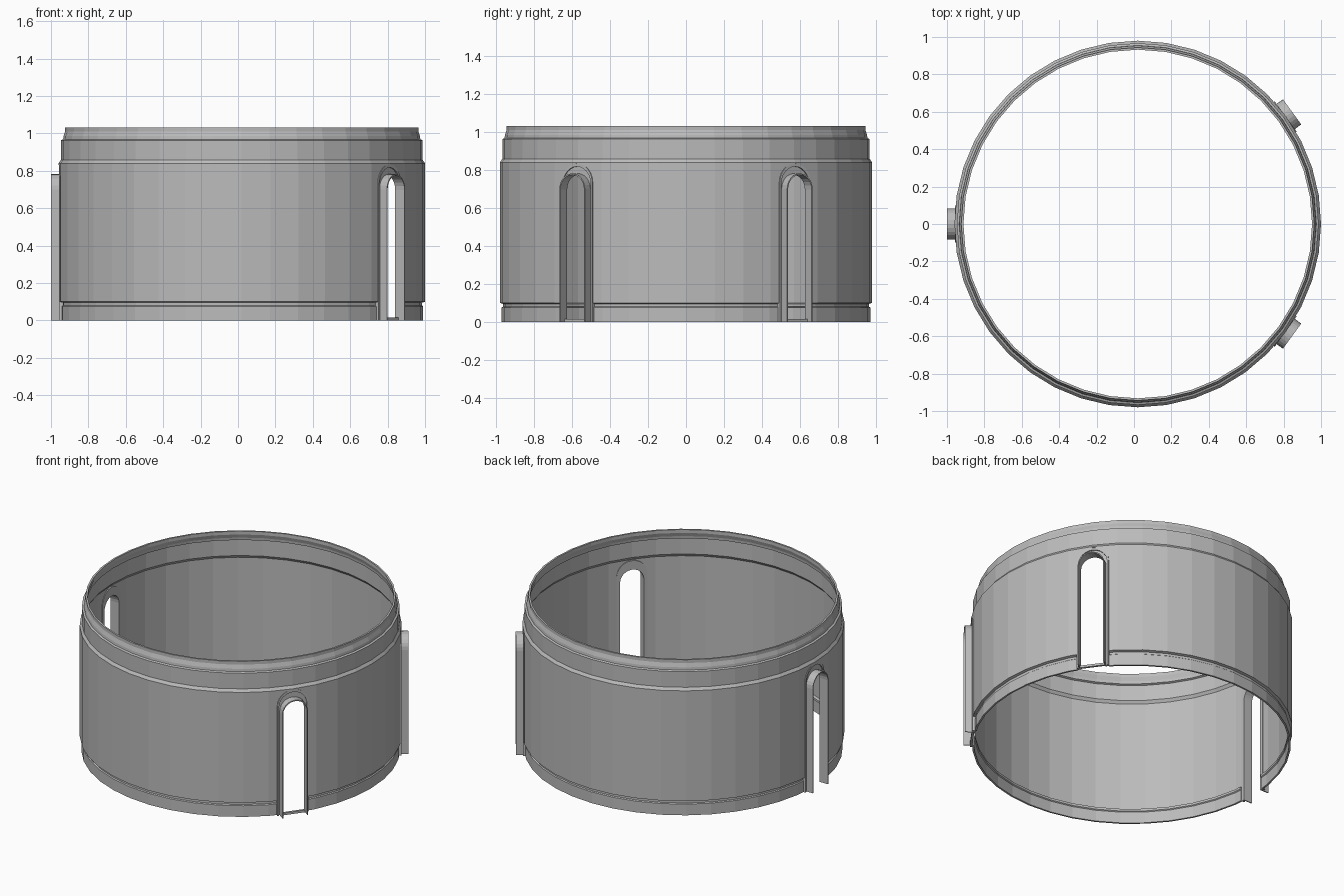
import bpy, bmesh, math
from mathutils import Vector

cube = bpy.data.objects.get("Cube")
if cube:
    bpy.data.objects.remove(cube, do_unlink=True)

CENTRE = Vector((0.02, 0, 0))
SIDES = 40

grey = bpy.data.materials.new("plain_grey")
grey.use_nodes = True
grey.diffuse_color = (0.5, 0.5, 0.5, 1)
grey.node_tree.nodes["Principled BSDF"].inputs["Base Color"].default_value = (0.5, 0.5, 0.5, 1)


def finish(name, bm):
    bmesh.ops.recalc_face_normals(bm, faces=bm.faces)
    mesh = bpy.data.meshes.new(name)
    bm.to_mesh(mesh)
    bm.free()
    mesh.materials.append(grey)
    obj = bpy.data.objects.new(name, mesh)
    bpy.context.collection.objects.link(obj)
    return obj


def bridge(bm, loops, closed):
    """Join neighbouring rows of vertices with quads, wrapping the rows round."""
    count = len(loops[0])
    for a, b in zip(loops, loops[1:] + loops[:1]):
        for i in range(count if closed else count - 1):
            j = (i + 1) % count
            bm.faces.new((a[i], a[j], b[j], b[i]))


def arch(half, top, base=0.0, steps=12):
    """Round-topped doorway outline as (sideways, height) points."""
    spring = top - half
    curve = [(half * math.cos(math.pi * i / steps),
              spring + half * math.sin(math.pi * i / steps)) for i in range(steps + 1)]
    return [(half, base)] + curve + [(-half, base)]


def place(angle, r, side, z):
    c, s = math.cos(angle), math.sin(angle)
    return CENTRE + Vector((r * c - side * s, r * s + side * c, z))


def frame(name, angle, outer, inner, r_in, r_out):
    """Arched frame, open at its foot, facing outward at the given angle."""
    bm = bmesh.new()
    rows = [[bm.verts.new(place(angle, r, *p)) for p in outline]
            for outline, r in ((outer, r_in), (outer, r_out), (inner, r_out), (inner, r_in))]
    bridge(bm, rows, False)
    for end in (0, -1):
        bm.faces.new([row[end] for row in rows])
    return finish(name, bm)


def prism(name, angle, outline, r_in, r_out):
    bm = bmesh.new()
    rows = [[bm.verts.new(place(angle, r, *p)) for p in outline] for r in (r_in, r_out)]
    for row in rows:
        bm.faces.new(row)
    for i in range(len(outline)):
        j = (i + 1) % len(outline)
        bm.faces.new((rows[0][i], rows[0][j], rows[1][j], rows[1][i]))
    return finish(name, bm)


# Stepped ring wall: outer profile, then the same profile moved inward
outside = [(0.97, 0), (0.97, 0.075), (0.964, 0.08), (0.964, 0.095), (0.98, 0.1),
           (0.98, 0.84), (0.967, 0.858), (0.967, 0.963), (0.955, 0.968),
           (0.953, 0.985), (0.944, 1.01), (0.944, 1.032)]
profile = outside + [(r - 0.012, z) for r, z in reversed(outside)]
bm = bmesh.new()
rings = [[bm.verts.new(place(math.tau * i / SIDES, r, 0, z)) for i in range(SIDES)]
         for r, z in profile]
bridge(bm, rings, True)
wall = finish("ring_wall", bm)

# Three arched openings, each with a surround, an inner step and a raised lip
for label, degrees in (("right", 180), ("front", -36), ("back", 36)):
    angle = math.radians(degrees)
    cutter = prism("opening_cutter", angle, arch(0.098, 0.833, -0.1), 0.8, 1.1)
    cutter.hide_render = True
    cut = wall.modifiers.new("opening", "BOOLEAN")
    cut.operation = "DIFFERENCE"
    cut.solver = "EXACT"
    cut.object = cutter
    bpy.context.view_layer.objects.active = wall
    bpy.ops.object.modifier_apply(modifier=cut.name)
    bpy.data.objects.remove(cutter, do_unlink=True)

    opening = arch(0.077, 0.775)
    frame(label + "_opening_surround", angle, arch(0.1, 0.835), arch(0.09, 0.818), 0.958, 0.978)
    frame(label + "_opening_step", angle, arch(0.09, 0.818), opening, 0.958, 0.97)
    frame(label + "_opening_lip", angle, arch(0.083, 0.782), opening, 0.958, 1.02)
    if label != "right":
        sill = [(0.08, 0), (0.08, 0.015), (-0.08, 0.015), (-0.08, 0)]
        prism(label + "_opening_sill", angle, sill, 0.965, 0.98)
